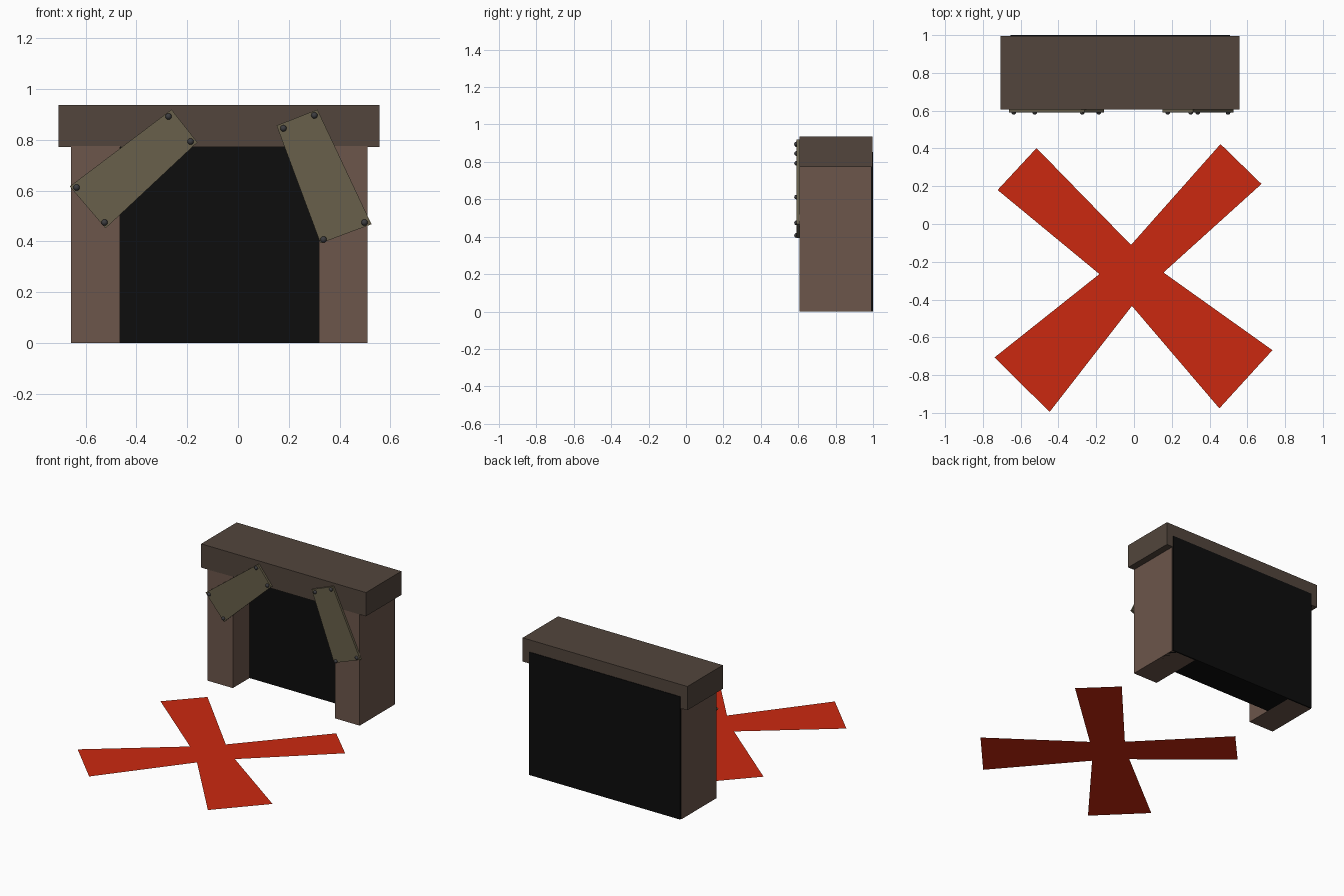
import bpy, bmesh

if "Cube" in bpy.data.objects:
    bpy.data.objects.remove(bpy.data.objects["Cube"])


def material(name, r, g, b):
    m = bpy.data.materials.new(name)
    m.diffuse_color = (r, g, b, 1)
    m.use_nodes = True
    m.node_tree.nodes["Principled BSDF"].inputs["Base Color"].default_value = m.diffuse_color
    return m


POST = material("post_wood", 0.15, 0.093, 0.07)
BEAM = material("beam_wood", 0.084, 0.06, 0.045)
BOARD = material("board_wood", 0.14, 0.117, 0.069)
IRON = material("iron", 0.045, 0.045, 0.05)
BLACK = material("darkness", 0.004, 0.004, 0.004)
RED = material("red_paint", 0.6, 0.022, 0.005)


def finish(bm, name, mat):
    bmesh.ops.recalc_face_normals(bm, faces=bm.faces)
    me = bpy.data.meshes.new(name)
    bm.to_mesh(me)
    bm.free()
    me.materials.append(mat)
    ob = bpy.data.objects.new(name, me)
    bpy.context.collection.objects.link(ob)
    return ob


def box(name, x, y, z, mat):
    bm = bmesh.new()
    bmesh.ops.create_cube(bm, size=1)
    for v in bm.verts:
        v.co = [a[0] + (c + 0.5) * (a[1] - a[0]) for a, c in zip((x, y, z), v.co)]
    return finish(bm, name, mat)


def board(name, outline, y0, y1):
    """Plank with an outline in the xz plane, extruded along y."""
    bm = bmesh.new()
    face = bm.faces.new([bm.verts.new((x, y0, z)) for x, z in outline])
    ext = bmesh.ops.extrude_face_region(bm, geom=[face])["geom"]
    bmesh.ops.translate(bm, vec=(0, y1 - y0, 0),
                        verts=[v for v in ext if isinstance(v, bmesh.types.BMVert)])
    return finish(bm, name, BOARD)


def nail(name, x, z):
    bm = bmesh.new()
    bmesh.ops.create_uvsphere(bm, u_segments=12, v_segments=8, radius=0.0125)
    bmesh.ops.translate(bm, verts=bm.verts, vec=(x, 0.591, z))
    for f in bm.faces:
        f.smooth = True
    return finish(bm, name, IRON)


# Posts, beam and the dark opening behind them
FRONT = 0.607
box("left_post", (-0.659, -0.465), (FRONT, 0.99), (0, 0.775), POST)
box("right_post", (0.319, 0.51), (FRONT, 0.99), (0, 0.775), POST)
box("top_beam", (-0.708, 0.558), (FRONT, 0.996), (0.772, 0.937), BEAM)
box("dark_opening", (-0.655, 0.507), (0.79, 1.0), (0, 0.853), BLACK)

# Nailed brace boards across the corners
board("left_brace", [(-0.262, 0.919), (-0.16, 0.79), (-0.522, 0.451), (-0.663, 0.616)],
      0.591, FRONT - 0.001)
board("right_brace", [(0.152, 0.856), (0.313, 0.919), (0.526, 0.467), (0.325, 0.392)],
      0.591, FRONT - 0.001)

nails = [(-0.274, 0.892), (-0.187, 0.793), (-0.636, 0.612), (-0.526, 0.474),
         (0.179, 0.845), (0.301, 0.896), (0.498, 0.474), (0.337, 0.407)]
for i, (x, z) in enumerate(nails):
    nail(f"nail_{i + 1}", x, z)

# Painted cross on the ground: four flared arms around a small centre
cross = [(-0.516, 0.402), (-0.016, -0.111), (0.458, 0.423), (0.675, 0.212),
         (0.156, -0.257), (0.733, -0.668), (0.452, -0.976), (-0.011, -0.434),
         (-0.447, -0.995), (-0.738, -0.706), (-0.183, -0.265), (-0.722, 0.18)]
bm = bmesh.new()
v = [bm.verts.new((x, y, 0.003)) for x, y in reversed(cross)]
inner = [1, 4, 7, 10]
bm.faces.new([v[i] for i in inner])
for a, b in zip(inner, inner[1:] + inner[:1]):
    bm.faces.new([v[a], v[(a + 1) % 12], v[(a + 2) % 12], v[b]])
for f in bm.faces:
    f.normal_update()
ob = finish(bm, "ground_cross", RED)
if ob.data.polygons[0].normal.z < 0:
    ob.data.flip_normals()
